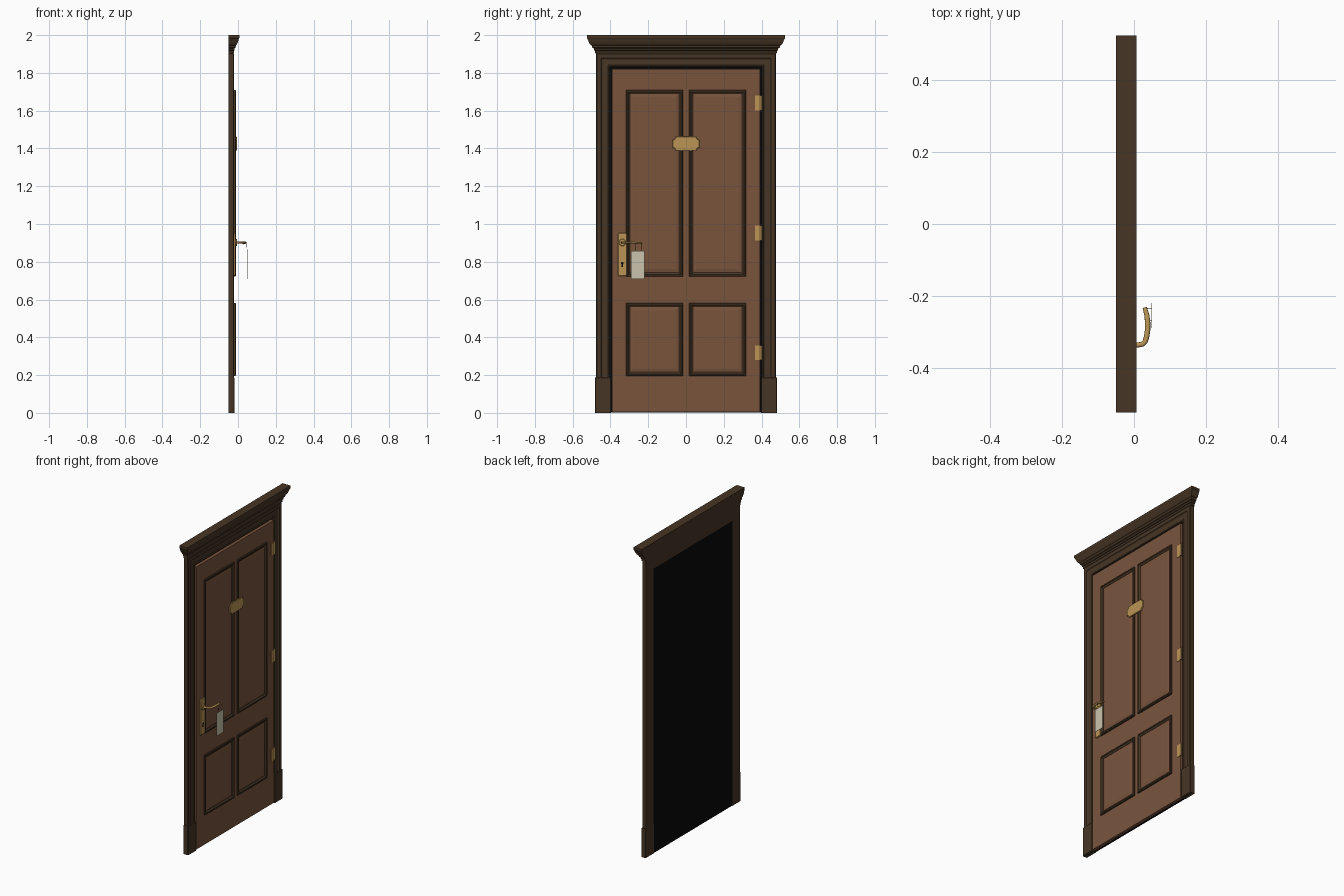
import bpy, bmesh, math
from mathutils import Vector

if "Cube" in bpy.data.objects:
    bpy.data.objects.remove(bpy.data.objects["Cube"])


def material(name, rgb):
    m = bpy.data.materials.new(name)
    m.diffuse_color = (*rgb, 1)
    m.use_nodes = True
    m.node_tree.nodes["Principled BSDF"].inputs["Base Color"].default_value = m.diffuse_color
    return m


DOOR = material("door brown", (0.19, 0.088, 0.046))
FRAME = material("dark frame brown", (0.062, 0.036, 0.018))
BRASS = material("brass", (0.50, 0.30, 0.09))
BLACK = material("black", (0.003, 0.003, 0.003))
CREAM = material("cream card", (0.60, 0.56, 0.42))


def loft(name, rings, mat, closed=False, smooth=False):
    """Skin a list of equal-length rings; cap the ends unless closed."""
    bm = bmesh.new()
    vs = [[bm.verts.new(p) for p in ring] for ring in rings]
    n, k = len(vs[0]), len(vs)
    for i in range(k if closed else k - 1):
        a, b = vs[i], vs[(i + 1) % k]
        for j in range(n):
            bm.faces.new((a[j], a[(j + 1) % n], b[(j + 1) % n], b[j]))
    if not closed:
        bm.faces.new(vs[0])
        bm.faces.new(vs[-1])
    bmesh.ops.recalc_face_normals(bm, faces=bm.faces)
    me = bpy.data.meshes.new(name)
    bm.to_mesh(me)
    bm.free()
    me.materials.append(mat)
    ob = bpy.data.objects.new(name, me)
    bpy.context.collection.objects.link(ob)
    if smooth:
        bpy.ops.object.select_all(action='DESELECT')
        ob.select_set(True)
        bpy.context.view_layer.objects.active = ob
        bpy.ops.object.shade_smooth_by_angle(angle=math.radians(40))
    return ob


def rect(x, y0, y1, z0, z1):
    return [(x, y0, z0), (x, y1, z0), (x, y1, z1), (x, y0, z1)]


def box(name, x0, x1, y0, y1, z0, z1, mat):
    return loft(name, [rect(x0, y0, y1, z0, z1), rect(x1, y0, y1, z0, z1)], mat)


def prism(name, outline, x0, x1, mat, bevel=0.0):
    """Extrude a (y, z) outline along x with an optional chamfered front."""
    cy = sum(p[0] for p in outline) / len(outline)
    cz = sum(p[1] for p in outline) / len(outline)
    w = max(abs(p[0] - cy) for p in outline)
    h = max(abs(p[1] - cz) for p in outline)
    rings = [[(x0, y, z) for y, z in outline], [(x1 - bevel, y, z) for y, z in outline]]
    if bevel:
        rings.append([(x1, cy + (y - cy) * (1 - bevel / w), cz + (z - cz) * (1 - bevel / h))
                      for y, z in outline])
    return loft(name, rings, mat)


def disc(cy, cz, r, n=20):
    return [(cy + r * math.cos(2 * math.pi * i / n), cz + r * math.sin(2 * math.pi * i / n))
            for i in range(n)]


def tube(name, path, radii, mat, n=12, flat=1.0):
    """Sweep an ellipse along a path."""
    pts = [Vector(p) for p in path]
    rings = []
    for i, p in enumerate(pts):
        t = (pts[min(i + 1, len(pts) - 1)] - pts[max(i - 1, 0)]).normalized()
        up = Vector((0, 0, 1)) if abs(t.z) < 0.5 else Vector((0, 1, 0))
        side = t.cross(up).normalized()
        up = side.cross(t)
        rings.append([p + side * radii[i] * math.cos(a) + up * radii[i] * flat * math.sin(a)
                      for a in (2 * math.pi * j / n for j in range(n))])
    return loft(name, rings, mat, smooth=True)


# Door leaf and the black backing that shows in the gap around it
box("door_leaf", -0.049, -0.020, -0.393, 0.393, 0.004, 1.82, DOOR)
box("black_backing", -0.050, -0.040, -0.403, 0.403, 0.002, 1.832, BLACK)

# Casing: one profile (inset, x) mitred round three sides
casing = [(0, -0.05), (0, -0.025), (0.004, -0.021), (0.026, -0.021), (0.030, -0.026),
          (0.036, -0.028), (0.062, -0.027), (0.066, -0.023), (0.071, -0.023),
          (0.074, -0.027), (0.074, -0.05)]
H, T = 0.476, 1.905
loft("door_casing", [[(x, s * (H - d), 0 if low else T - d) for d, x in casing]
                     for s, low in ((-1, 1), (-1, 0), (1, 0), (1, 1))], FRAME)

# Plinth blocks
for s, side in ((-1, "left"), (1, "right")):
    y0, y1 = sorted((s * 0.398, s * 0.481))
    loft("plinth_" + side, [rect(-0.05, y0, y1, 0, 0.187), rect(-0.021, y0, y1, 0, 0.187),
                            rect(-0.018, y0 + 0.003, y1 - 0.003, 0, 0.184)], FRAME)

# Crown moulding: stacked rectangles (z, front x, half width), flat at the back
crown = [(1.903, -0.026, 0.476), (1.905, -0.022, 0.482), (1.917, -0.022, 0.482),
         (1.920, -0.018, 0.487), (1.930, -0.018, 0.488), (1.934, -0.013, 0.496),
         (1.946, -0.011, 0.500), (1.951, -0.006, 0.508), (1.965, 0.000, 0.515),
         (1.980, 0.004, 0.521), (1.985, 0.007, 0.525), (2.0, 0.007, 0.525)]
loft("crown_moulding", [[(-0.05, -w, z), (x, -w, z), (x, w, z), (-0.05, w, z)]
                        for z, x, w in crown], FRAME)

# Four panels, each with a dark moulding and a raised field
mould = [(0, -0.022), (0, -0.014), (0.004, -0.011), (0.010, -0.011), (0.014, -0.015),
         (0.020, -0.018), (0.020, -0.022)]
for z0, z1, row in ((0.196, 0.582, "lower"), (0.722, 1.71, "upper")):
    for y0, y1, side in ((-0.317, -0.016, "left"), (0.016, 0.317, "right")):
        corners = ((y0, z0, 1, 1), (y1, z0, -1, 1), (y1, z1, -1, -1), (y0, z1, 1, -1))
        loft(f"panel_moulding_{row}_{side}",
             [[(x, y + a * d, z + b * d) for d, x in mould] for y, z, a, b in corners],
             FRAME, closed=True)
        loft(f"panel_field_{row}_{side}",
             [rect(x, y0 + d, y1 - d, z0 + d, z1 - d)
              for d, x in ((0.019, -0.022), (0.019, -0.0195), (0.040, -0.0155))], DOOR)

# Hinges: flat leaf plus knuckle
for i, z in enumerate((0.318, 0.952, 1.641)):
    box(f"hinge_leaf_{i}", -0.024, -0.017, 0.365, 0.402, z - 0.039, z + 0.039, BRASS)
    tube(f"hinge_knuckle_{i}", [(-0.018, 0.397, z - 0.039), (-0.018, 0.397, z + 0.039)],
         [0.006, 0.006], BRASS)

# Number plate with scooped corners
plate = []
W, V, R = 0.072, 0.037, 0.017
for sy, sz, start in ((1, 1, 270), (-1, 1, 0), (-1, -1, 90), (1, -1, 180)):
    for j in range(6):
        a = math.radians(start - 18 * j)
        plate.append((sy * W + R * math.cos(a), 1.425 + sz * V + R * math.sin(a)))
prism("number_plate", plate, -0.012, -0.006, BRASS, 0.002)

# Lock plate with keyhole
ly, c = -0.337, 0.005
lock = [(ly - 0.024 + c, 0.725), (ly + 0.024 - c, 0.725), (ly + 0.024, 0.725 + c),
        (ly + 0.024, 0.952 - c), (ly + 0.024 - c, 0.952), (ly - 0.024 + c, 0.952),
        (ly - 0.024, 0.952 - c), (ly - 0.024, 0.725 + c)]
prism("lock_plate", lock, -0.021, -0.012, BRASS, 0.003)
prism("keyhole_round", disc(ly, 0.792, 0.007, 14), -0.013, -0.0115, BLACK)
box("keyhole_slot", -0.013, -0.0114, ly - 0.004, ly + 0.004, 0.772, 0.790, BLACK)

# Lever handle on a round collar
prism("handle_collar", disc(ly, 0.902, 0.019), -0.013, -0.005, BRASS, 0.003)
path = [(-0.010, ly, 0.902), (0.012, ly, 0.902), (0.024, -0.335, 0.902), (0.031, -0.328, 0.902),
        (0.035, -0.315, 0.902), (0.038, -0.295, 0.902), (0.038, -0.275, 0.901),
        (0.036, -0.255, 0.899), (0.030, -0.233, 0.897)]
tube("lever_handle", path, [0.009, 0.007, 0.007, 0.0075, 0.0075, 0.0075, 0.0075, 0.007, 0.006],
     BRASS, flat=0.75)

# Hanging card and its two cords
box("hanging_card", 0.0485, 0.050, -0.290, -0.220, 0.710, 0.858, CREAM)
for i, y in enumerate((-0.235, -0.268)):
    tube(f"card_cord_{i}", [(0.036, y, 0.905), (0.046, y, 0.895), (0.049, y, 0.850)],
         [0.001] * 3, FRAME, n=6)
